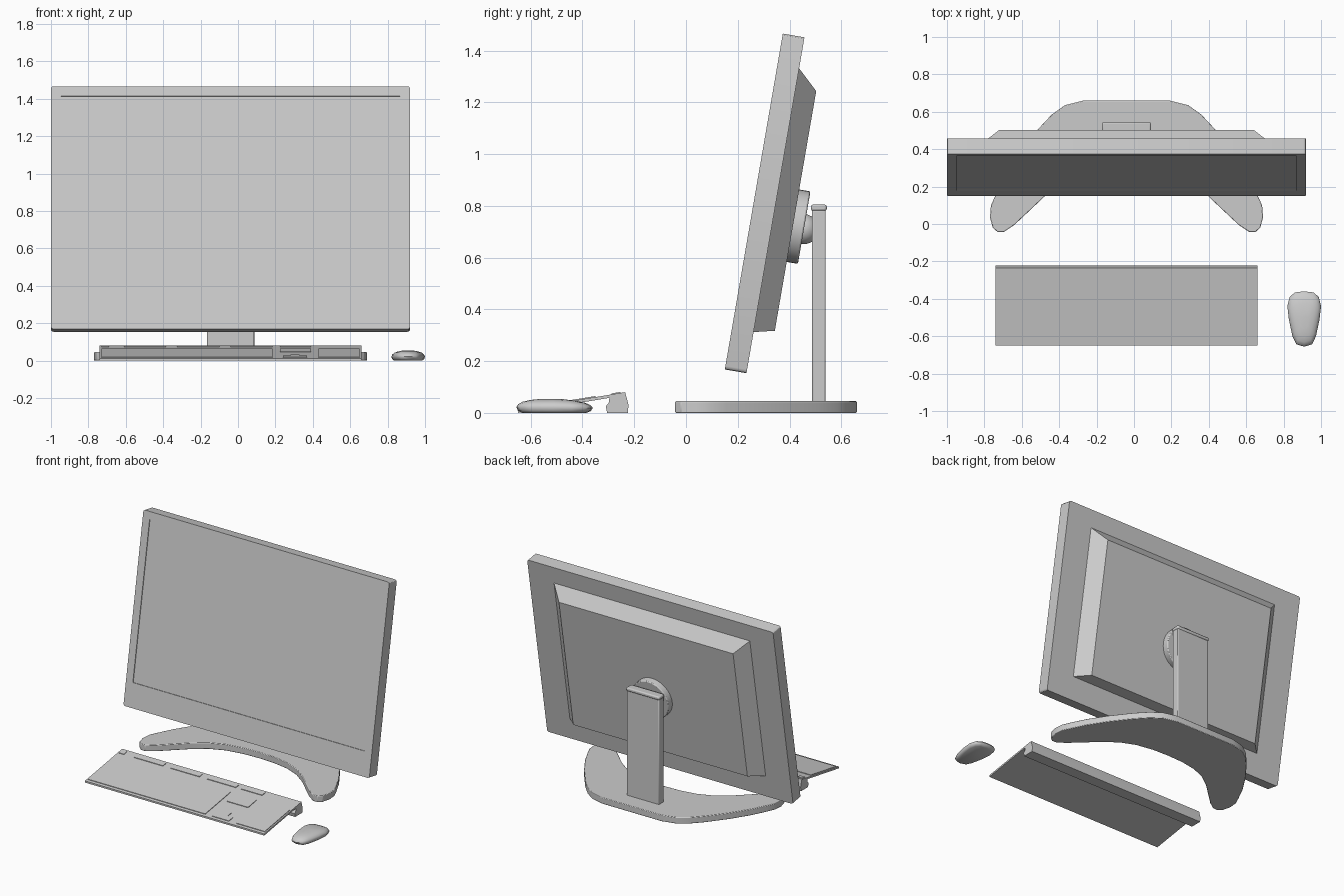
import bpy, bmesh, math
from mathutils import Matrix, Vector

old = bpy.data.objects.get("Cube")
if old:
    bpy.data.objects.remove(old, do_unlink=True)

grey = bpy.data.materials.new("light_grey")
grey.use_nodes = True
grey.diffuse_color = (0.6, 0.6, 0.6, 1)
grey.node_tree.nodes["Principled BSDF"].inputs["Base Color"].default_value = (0.6, 0.6, 0.6, 1)

CX = -0.04                                   # centre line of the screen and stand
TILT = Matrix.Translation((CX, 0.15, 0.168)) @ Matrix.Rotation(math.radians(-9.8), 4, 'X')


def finish(name, bm, matrix=None, bevel=0.0, angle=30):
    """Turn a bmesh into a named, shaded object."""
    bmesh.ops.recalc_face_normals(bm, faces=bm.faces[:])
    mesh = bpy.data.meshes.new(name)
    bm.to_mesh(mesh)
    bm.free()
    mesh.materials.append(grey)
    ob = bpy.data.objects.new(name, mesh)
    bpy.context.collection.objects.link(ob)
    if matrix:
        ob.matrix_world = matrix
    if bevel:
        mod = ob.modifiers.new("soft_edges", 'BEVEL')
        mod.width = bevel
        mod.segments = 2
    bpy.ops.object.select_all(action='DESELECT')
    ob.select_set(True)
    bpy.context.view_layer.objects.active = ob
    bpy.ops.object.shade_smooth_by_angle(angle=math.radians(angle))
    return ob


def loft(rings):
    """Skin a closed solid through rings of points."""
    bm = bmesh.new()
    loops = [[bm.verts.new(p) for p in ring] for ring in rings]
    n = len(loops[0])
    for a, b in zip(loops, loops[1:]):
        for i in range(n):
            j = (i + 1) % n
            bm.faces.new((a[i], a[j], b[j], b[i]))
    bm.faces.new(loops[0][::-1])
    bm.faces.new(loops[-1])
    return bm


def box(x0, x1, y0, y1, z0, z1):
    return loft([[(x0, y0, z), (x1, y0, z), (x1, y1, z), (x0, y1, z)] for z in (z0, z1)])


def prism_x(profile, x0, x1):
    """Extrude a (y, z) profile along x."""
    return loft([[(x, y, z) for y, z in profile] for x in (x0, x1)])


def mirrored(half):
    """Complete an outline whose right half starts and ends near x = 0."""
    return half + [(-x, y) for x, y in reversed(half) if x > 0]


# Screen panel with rounded corners and a shallow recessed display
bm = box(-0.96, 0.96, 0, 0.085, 0, 1.317)
corners = [e for e in bm.edges if abs(e.verts[0].co.y - e.verts[1].co.y) > 0.05]
bmesh.ops.bevel(bm, geom=corners, offset=0.014, segments=3, affect='EDGES', profile=0.5)
bmesh.ops.recalc_face_normals(bm, faces=bm.faces[:])
front = min(bm.faces, key=lambda f: f.calc_center_median().y)
bmesh.ops.inset_region(bm, faces=[front], thickness=0.054)
for v in front.verts:
    if v.co.z < 0.6:
        v.co.z += 0.115
bmesh.ops.inset_region(bm, faces=[front], thickness=0.001, depth=-0.005)
finish("screen_panel", bm, TILT)

# Raised rear housing with sloped sides
bm = loft([
    [(-0.77, 0.08, 0.16), (0.77, 0.08, 0.16), (0.77, 0.08, 1.2), (-0.77, 0.08, 1.2)],
    [(-0.68, 0.165, 0.18), (0.68, 0.165, 0.18), (0.68, 0.165, 1.12), (-0.68, 0.165, 1.12)]])
finish("rear_housing", bm, TILT)

# Round mount on the housing and the pivot behind it
bm = bmesh.new()
bmesh.ops.create_cone(bm, cap_ends=True, segments=40, radius1=0.142, radius2=0.142, depth=0.05,
                      matrix=Matrix.Translation((0, 0.184, 0.592)) @ Matrix.Rotation(math.pi / 2, 4, 'X'))
finish("mount_disc", bm, TILT, bevel=0.006)
bm = bmesh.new()
bmesh.ops.create_uvsphere(bm, u_segments=24, v_segments=12, radius=0.058)
finish("mount_pivot", bm, Matrix.Translation((CX, 0.455, 0.71)), angle=60)

# Upright column with its cap
finish("stand_column", box(CX - 0.127, CX + 0.127, 0.487, 0.54, 0.03, 0.785), bevel=0.006)
finish("column_cap", box(CX - 0.13, CX + 0.13, 0.483, 0.544, 0.78, 0.805), bevel=0.008)

# Crescent foot
half_foot = [(0.0, 0.66), (0.23, 0.66), (0.33, 0.635), (0.40, 0.585), (0.47, 0.51), (0.57, 0.38),
             (0.65, 0.255), (0.70, 0.155), (0.725, 0.10), (0.73, 0.035), (0.715, -0.02),
             (0.69, -0.042), (0.655, -0.042), (0.60, -0.005), (0.52, 0.07), (0.43, 0.155),
             (0.34, 0.22), (0.24, 0.262), (0.12, 0.283), (0.0, 0.288)]
foot = mirrored(half_foot)
bm = loft([[(CX + x, y, z) for x, y in foot] for z in (0, 0.045)])
finish("stand_foot", bm, bevel=0.004)


# Keyboard: sloped slab on a rear support bar
def deck(y):
    return 0.012 + (y + 0.65) * 0.164


def slab(name, x0, x1, y0, y1, low, high):
    profile = [(y0, deck(y0) + low), (y1, deck(y1) + low), (y1, deck(y1) + high), (y0, deck(y0) + high)]
    finish(name, prism_x(profile, x0, x1))


slab("keyboard_slab", -0.74, 0.66, -0.65, -0.235, -0.012, 0)
bar = [(-0.305, 0), (-0.225, 0), (-0.222, 0.03), (-0.235, 0.08), (-0.295, 0.07), (-0.298, 0.04), (-0.31, 0.025)]
finish("keyboard_support", prism_x(bar, -0.74, 0.66))

# Key groups as thin plates
groups = {
    "main_keys": (-0.73, 0.185, -0.63, -0.35),
    "number_pad": (0.43, 0.65, -0.63, -0.35),
    "navigation_keys": (0.225, 0.39, -0.445, -0.35),
    "arrow_keys": (0.24, 0.37, -0.63, -0.585),
    "up_arrow_key": (0.28, 0.33, -0.585, -0.545),
    "escape_key": (-0.73, -0.69, -0.287, -0.253),
}
for i, x in enumerate((-0.61, -0.325, -0.04)):
    groups[f"function_keys_{i + 1}"] = (x, x + 0.225, -0.287, -0.253)
groups["system_keys"] = (0.225, 0.39, -0.287, -0.253)
for name, (x0, x1, y0, y1) in groups.items():
    slab(name, x0, x1, y0, y1, -0.001, 0.004)

# Mouse: shrinking copies of the outline stacked into a dome
half_mouse = [(0.0, -0.36), (0.05, -0.366), (0.078, -0.39), (0.09, -0.44), (0.082, -0.51),
              (0.063, -0.6), (0.042, -0.643), (0.0, -0.656)]
outline = mirrored(half_mouse)
centre = Vector((0.91, -0.52))
rings = []
for s, z in ((0.84, 0), (0.95, 0.008), (1, 0.022), (0.95, 0.033), (0.82, 0.043), (0.6, 0.05), (0.3, 0.054)):
    ring = []
    for x, y in outline:
        py = centre.y + (y - centre.y) * s
        ring.append((centre.x + x * s, py, z * (1 - 0.9 * max(0, py + 0.5))))
    rings.append(ring)
finish("mouse", loft(rings), angle=50)
